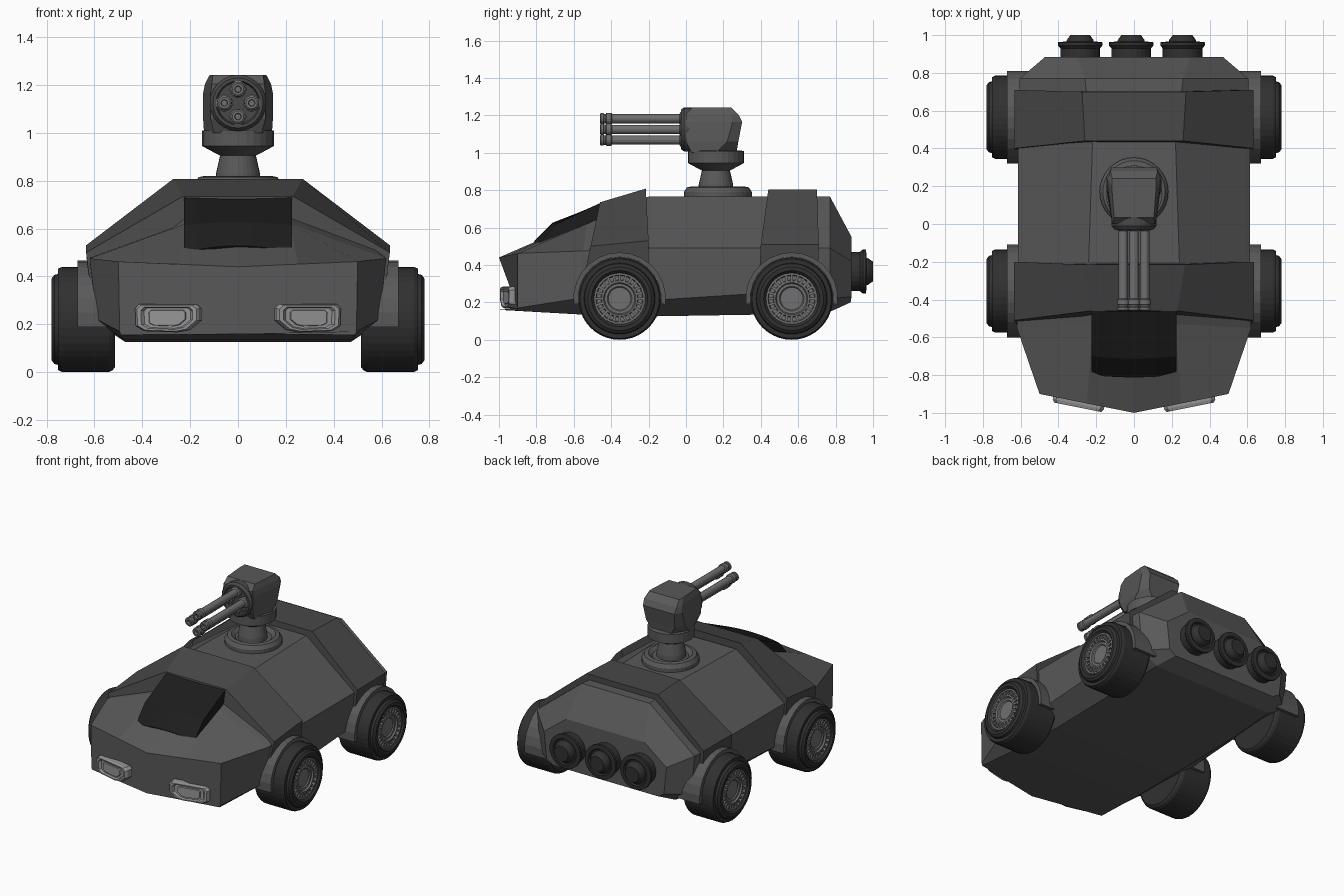
import bpy, bmesh
from math import sin, cos, pi, atan2
from mathutils import Matrix, Vector

if "Cube" in bpy.data.objects:
    bpy.data.objects.remove(bpy.data.objects["Cube"])


def material(name, v):
    m = bpy.data.materials.new(name)
    m.diffuse_color = (v, v, v, 1)
    m.use_nodes = True
    m.node_tree.nodes["Principled BSDF"].inputs["Base Color"].default_value = m.diffuse_color
    return m


HULL = material("hull_grey", 0.10)
PLATE = material("plate_grey", 0.065)
DARK = material("tyre_dark", 0.03)
GLASS = material("glass_black", 0.012)
METAL = material("metal_grey", 0.16)
LAMP = material("lamp_grey", 0.30)


def finish(name, bm, mat):
    bmesh.ops.recalc_face_normals(bm, faces=bm.faces)
    me = bpy.data.meshes.new(name)
    bm.to_mesh(me)
    bm.free()
    me.materials.append(mat)
    ob = bpy.data.objects.new(name, me)
    bpy.context.collection.objects.link(ob)
    return ob


def loft(name, rings, mat):
    """Skin closed rings of points and cap both ends."""
    bm = bmesh.new()
    vs = [[bm.verts.new(p) for p in r] for r in rings]
    n = len(vs[0])
    for a, b in zip(vs, vs[1:]):
        for i in range(n):
            bm.faces.new((a[i], a[(i + 1) % n], b[(i + 1) % n], b[i]))
    bm.faces.new(vs[0])
    bm.faces.new(vs[-1])
    return finish(name, bm, mat)


def lathe(name, profile, axis, loc, mat, n=32):
    """Revolve (distance along axis, radius) pairs about the axis through loc."""
    rot = Vector((0, 0, 1)).rotation_difference(Vector(axis)).to_matrix()
    rings = [[rot @ Vector((r * cos(2 * pi * i / n), r * sin(2 * pi * i / n), d)) + Vector(loc)
              for i in range(n)] for d, r in profile]
    return loft(name, rings, mat)


def mirrored(half):
    return half + [(-x, y, z) for x, y, z in reversed(half) if x > 0]


# Hull: half sections from bottom centre round to top centre, nose to tail
hull = [
    [(0, -1, .16), (.49, -.9, .155), (.495, -.9, .17), (.5, -.9, .462), (.25, -.95, .451), (0, -1, .44)],
    [(0, -.56, .135), (.48, -.56, .135), (.59, -.58, .22), (.62, -.55, .475), (.22, -.53, .62), (0, -.47, .67)],
    [(0, -.2, .125), (.47, -.2, .125), (.6, -.2, .21), (.615, -.2, .49), (.24, -.2, .765), (0, -.2, .765)],
    [(0, .42, .135), (.47, .42, .135), (.6, .42, .25), (.615, .42, .49), (.22, .42, .765), (0, .42, .765)],
    [(0, .77, .15), (.46, .77, .15), (.58, .77, .22), (.605, .77, .49), (.26, .77, .765), (0, .77, .765)],
    [(0, .88, .2), (.4, .88, .2), (.45, .885, .23), (.47, .885, .42), (.3, .885, .55), (0, .885, .55)],
]
loft("hull", [mirrored(s) for s in hull], HULL)

# Raised armour bands over the front cabin and the rear deck
loft("front_band", [mirrored(s) for s in (
    [(.6, -.57, .22), (.635, -.51, .5), (.23, -.46, .735)],
    [(.61, -.2, .22), (.635, -.2, .53), (.27, -.215, .808)])], PLATE)
loft("rear_band", [mirrored(s) for s in (
    [(.61, .385, .22), (.635, .4, .51), (.26, .44, .803)],
    [(.61, .7, .22), (.632, .71, .51), (.275, .7, .803)])], PLATE)

# Windscreen: arched sheet bulging over the hood
bm = bmesh.new()
rows = [(-.80, .50), (-.70, .615), (-.445, .737)]
grid = [[bm.verts.new((.225 * (j / 4 - 1), y - .012 * (1 - (j / 4 - 1) ** 2),
                       z + .028 * (1 - (j / 4 - 1) ** 2) * (1, .4, -.4)[k]))
         for j in range(9)] for k, (y, z) in enumerate(rows)]
for a, b in zip(grid, grid[1:]):
    for j in range(8):
        bm.faces.new((a[j], a[j + 1], b[j + 1], b[j]))
ext = bmesh.ops.extrude_face_region(bm, geom=bm.faces[:])
low = [e for e in ext["geom"] if isinstance(e, bmesh.types.BMVert)]
bmesh.ops.translate(bm, verts=low, vec=(0, .05, -.06))
finish("windscreen", bm, GLASS)

# Headlights: bevelled frame with sunken lens on the angled nose faces
outline = [(-.135, -.035), (-.10, -.055), (.04, -.06), (.09, -.05), (.138, -.01),
           (.138, .04), (.12, .058), (-.12, .058), (-.138, .04)]
for s in (-1, 1):
    place = Matrix.Translation((s * .293, -.945, .226)) @ Matrix.Rotation(s * atan2(.1, .5), 4, 'Z')
    rings = [[place @ Vector((-s * u * k, d, v * k)) for u, v in outline]
             for k, d in ((1, .03), (1, -.01), (.92, -.026), (.80, -.026), (.72, -.012))]
    loft("headlight", rings, LAMP)
    bar = [[place @ Vector((-s * u * k, d, v * k)) for u, v in outline]
           for k, d in ((.60, -.005), (.55, -.02))]
    loft("headlight_lens", bar, LAMP)

# Wheels, rims, spokes and fenders
R = .22
for s in (-1, 1):
    for end, y in (("front", -.355), ("rear", .565)):
        c = (0, y, R)
        ax = (s, 0, 0)
        lathe(end + "_tyre", [(.515, .20), (.525, .213), (.54, R), (.735, R), (.752, .212), (.752, .19),
                              (.768, .186), (.78, .17), (.78, .15), (.765, .137), (.735, .135)], ax, c, DARK, 40)
        lathe(end + "_rim", [(.72, .137), (.768, .137), (.768, .126), (.745, .122), (.745, .10),
                             (.765, .096), (.768, .086), (.757, .08), (.757, .066), (.750, .06)], ax, c, METAL, 32)
        bm = bmesh.new()
        for i in range(24):
            m = (Matrix.Translation((s * .753, y, R)) @ Matrix.Rotation(2 * pi * i / 24, 4, 'X')
                 @ Matrix.Translation((0, 0, .111)) @ Matrix.Diagonal((.022, .014, .034, 1)))
            bmesh.ops.create_cube(bm, size=1, matrix=m)
        finish(end + "_spokes", bm, METAL)
        arcs = []
        for i in range(15):
            t = pi * (-.04 + 1.08 * i / 14)
            arcs.append([(s * x, y + r * cos(t), R + r * sin(t))
                         for x, r in ((.5, .222), (.672, .222), (.672, .247), (.5, .247))])
        loft(end + "_fender", arcs, HULL)

# Rear exhausts
for x in (-.285, -.015, .257):
    lathe("exhaust", [(.87, .105), (.93, .105), (.945, .118), (.962, .118), (.965, .09),
                      (.955, .084), (.955, .075), (.975, .07), (1.0, .052)], (0, 1, 0), (x, 0, .365), DARK, 24)

# Turret base, neck and drum
ty = .16
lathe("turret_base", [(.75, .182), (.79, .182), (.815, .165), (.82, .14), (.80, .115), (.80, .06)],
      (0, 0, 1), (0, ty + .01, 0), HULL)
lathe("turret_neck", [(.78, .095), (.83, .092), (.905, .075), (.91, .085), (.945, .15), (1.01, .15),
                      (1.012, .12)], (0, 0, 1), (0, ty, 0), HULL, 28)

# Turret head: stacked six-sided outlines
head = []
for z, yf, ym, yb, wf, wm, wb in ((1.0, .03, .16, .27, .10, .142, .07), (1.06, .0, .22, .28, .115, .146, .11),
                                  (1.165, .0, .25, .30, .115, .146, .12), (1.205, .0, .24, .28, .11, .138, .125),
                                  (1.243, .035, .2, .24, .105, .118, .115)):
    head.append([(-wf, yf, z), (wf, yf, z), (wm, ym, z), (wb, yb, z), (-wb, yb, z), (-wm, ym, z)])
loft("turret_head", head, HULL)

# Rotary gun: shroud and four barrels
gz = 1.125
lathe("gun_shroud", [(-.10, .118), (.01, .118), (.028, .105), (.028, .092), (.01, .086)],
      (0, -1, 0), (0, 0, gz), PLATE, 24)
for k in range(4):
    x, z = .057 * cos(k * pi / 2), gz + .057 * sin(k * pi / 2)
    lathe("gun_barrel", [(-.02, .036), (.03, .036), (.036, .025), (.395, .025), (.40, .032), (.425, .032),
                         (.43, .026), (.438, .026), (.442, .031), (.455, .031), (.46, .024), (.46, .014), (.44, .012)],
          (0, -1, 0), (x, 0, z), METAL, 14)
